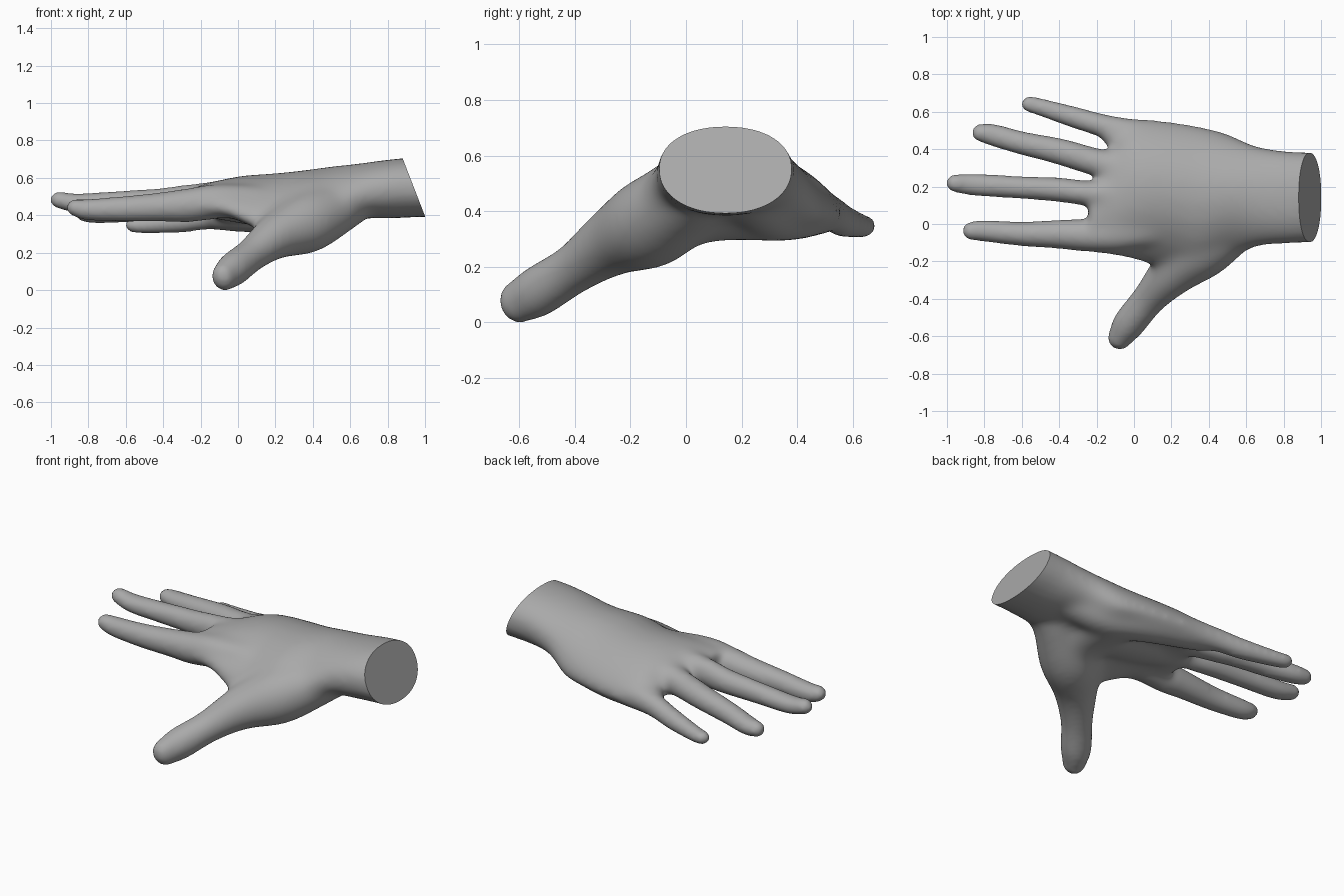
import bpy, bmesh, math
from mathutils import Vector

if "Cube" in bpy.data.objects:
    bpy.data.objects.remove(bpy.data.objects["Cube"])

N = 28  # sides of every loft


def catmull(rows, steps=5):
    """Smoothly resample rows of numbers."""
    rows = [Vector(r) for r in rows]
    out = []
    for i in range(len(rows) - 1):
        p1, p2 = rows[i], rows[i + 1]
        p0 = rows[i - 1] if i else p1 * 2 - p2
        p3 = rows[i + 2] if i + 2 < len(rows) else p2 * 2 - p1
        for k in range(steps):
            t = k / steps
            out.append(0.5 * (2 * p1 + (p2 - p0) * t + (2 * p0 - 5 * p1 + 4 * p2 - p3) * t * t
                              + (3 * p1 - p0 - 3 * p2 + p3) * t ** 3))
    return out + [rows[-1]]


def loft(bm, rings):
    """Join rings of points into a closed skin."""
    vs = [[bm.verts.new(p) for p in ring] for ring in rings]
    for a, b in zip(vs, vs[1:]):
        for i in range(N):
            j = (i + 1) % N
            bm.faces.new((a[i], a[j], b[j], b[i]))
    bm.faces.new(vs[0][::-1])
    bm.faces.new(vs[-1])


def digit(bm, rows):
    """Round-ended tube from tip to root; rows are x, y, z, half width, half height."""
    pts = catmull(rows)
    rings = []

    def ring(c, d, w, h):
        side = d.cross(Vector((0, 0, 1))).normalized()
        up = side.cross(d)
        rings.append([c + side * w * math.cos(2 * math.pi * i / N)
                      + up * h * math.sin(2 * math.pi * i / N) for i in range(N)])

    cap = [math.radians(q) for q in (80, 60, 40, 20)]
    for i, p in enumerate(pts):
        a, b = pts[max(i - 1, 0)], pts[min(i + 1, len(pts) - 1)]
        d = (Vector(b[:3]) - Vector(a[:3])).normalized()
        c, w, h = Vector(p[:3]), p[3], p[4]
        if i == 0:
            for q in cap:
                ring(c - d * w * math.sin(q), d, w * math.cos(q), h * math.cos(q))
        ring(c, d, w, h)
        if i == len(pts) - 1:
            for q in reversed(cap):
                ring(c + d * w * math.sin(q), d, w * math.cos(q), h * math.cos(q))
    loft(bm, rings)


def arched_palm(bm, rows):
    """Arched sections; rows are x, y0, z0, middle z, y1, z1, half thickness."""
    rings = []
    for x, y0, z0, zm, y1, z1, h in catmull(rows):
        ring = []
        for i in range(N):
            a = 2 * math.pi * i / N
            t, s = (math.copysign(abs(v) ** .93, v) for v in (math.cos(a), math.sin(a)))
            z = zm + (z1 - z0) / 2 * t + ((z0 + z1) / 2 - zm) * t * t
            ring.append(Vector((x, (y0 + y1) / 2 + (y1 - y0) / 2 * t, z + h * s)))
        rings.append(ring)
    loft(bm, rings)


bm = bmesh.new()

# palm and wrist
arched_palm(bm, [
    (1.10, -.098, .555, .555, .382, .555, .162),
    (.95, -.098, .55, .55, .382, .55, .160),
    (.80, -.105, .54, .54, .39, .54, .157),
    (.65, -.125, .50, .53, .42, .50, .148),
    (.50, -.21, .37, .505, .485, .42, .157),
    (.35, -.31, .31, .495, .525, .40, .145),
    (.20, -.26, .32, .495, .55, .39, .130),
    (.05, -.21, .38, .50, .565, .385, .116),
    (-.05, -.185, .43, .495, .55, .39, .104),
    (-.15, -.165, .45, .485, .36, .44, .09),
    (-.24, -.15, .45, .475, .17, .465, .075)])

# heel of the hand, along the little finger side, across, and the middle of the palm
digit(bm, [(-.10, .48, .395, .08, .08), (.2, .41, .40, .115, .103),
           (.45, .31, .42, .125, .125), (.68, .20, .51, .12, .12)])
digit(bm, [(.40, -.10, .375, .15, .135), (.40, .1, .405, .16, .115), (.38, .32, .41, .14, .12)])
digit(bm, [(-.10, .16, .46, .12, .085), (.1, .15, .44, .17, .098), (.35, .15, .41, .15, .11)])

# index, middle, ring and little fingers
digit(bm, [(-.868, -.037, .44, .050, .047), (-.8, -.037, .43, .057, .057),
           (-.6, -.053, .435, .065, .068), (-.4, -.055, .445, .077, .079),
           (-.25, -.06, .455, .088, .092), (-.1, -.06, .475, .09, .095), (.1, -.04, .48, .08, .08)])
digit(bm, [(-.957, .218, .482, .048, .045), (-.85, .21, .465, .059, .052),
           (-.6, .195, .47, .060, .062), (-.4, .183, .475, .065, .071),
           (-.25, .165, .485, .069, .083), (0, .15, .50, .10, .10)])
digit(bm, [(-.820, .488, .41, .048, .046), (-.75, .475, .41, .059, .053),
           (-.6, .433, .425, .062, .062), (-.4, .388, .445, .070, .069),
           (-.2, .33, .46, .077, .08), (0, .28, .48, .09, .10)])
digit(bm, [(-.56, .641, .347, .043, .039), (-.5, .625, .347, .047, .044),
           (-.3, .565, .365, .058, .058), (-.15, .522, .39, .066, .07),
           (.05, .475, .40, .08, .085)])

# thumb and its fleshy base
digit(bm, [(-.074, -.605, .072, .066, .077), (-.025, -.53, .112, .086, .091),
           (.078, -.40, .193, .092, .092), (.205, -.262, .288, .128, .125),
           (.37, -.12, .362, .17, .165), (.58, .03, .46, .14, .13)])

bmesh.ops.recalc_face_normals(bm, faces=bm.faces)
mesh = bpy.data.meshes.new("hand")
bm.to_mesh(mesh)
bm.free()
hand = bpy.data.objects.new("hand", mesh)
bpy.context.collection.objects.link(hand)
bpy.context.view_layer.objects.active = hand
hand.select_set(True)

# fuse the parts into one skin
remesh = hand.modifiers.new("fuse", 'REMESH')
remesh.mode = 'VOXEL'
remesh.voxel_size = 0.013
bpy.ops.object.modifier_apply(modifier="fuse")

# blend the roots strongly over the palm, fading out to the fingers, thumb and wrist
blend = hand.vertex_groups.new(name="blend")
for v in hand.data.vertices:
    x, y, z = v.co
    w = min((x + .32) / .2, (y + .50) / .2, (.85 - x) / .2, 1)
    if w > 0:
        blend.add([v.index], w, 'REPLACE')
for name, group, count in (("soften", "", 12), ("blend", "blend", 60)):
    mod = hand.modifiers.new(name, 'SMOOTH')
    mod.factor = 0.5
    mod.iterations = count
    mod.vertex_group = group
    bpy.ops.object.modifier_apply(modifier=name)

# slanted flat cut at the wrist
bm = bmesh.new()
bm.from_mesh(hand.data)
cut = bmesh.ops.bisect_plane(bm, geom=bm.verts[:] + bm.edges[:] + bm.faces[:],
                             plane_co=(.94, 0, .55), plane_no=(.31, 0, .12), clear_outer=True)
rim = [e for e in cut["geom_cut"] if isinstance(e, bmesh.types.BMEdge)]
bmesh.ops.holes_fill(bm, edges=rim, sides=0)
bmesh.ops.recalc_face_normals(bm, faces=bm.faces)
bm.to_mesh(hand.data)
bm.free()

skin = bpy.data.materials.new("plain grey")
skin.diffuse_color = (.4, .4, .4, 1)
skin.use_nodes = True
skin.node_tree.nodes["Principled BSDF"].inputs["Base Color"].default_value = skin.diffuse_color
hand.data.materials.clear()
hand.data.materials.append(skin)
bpy.ops.object.shade_smooth_by_angle(angle=math.radians(40))
